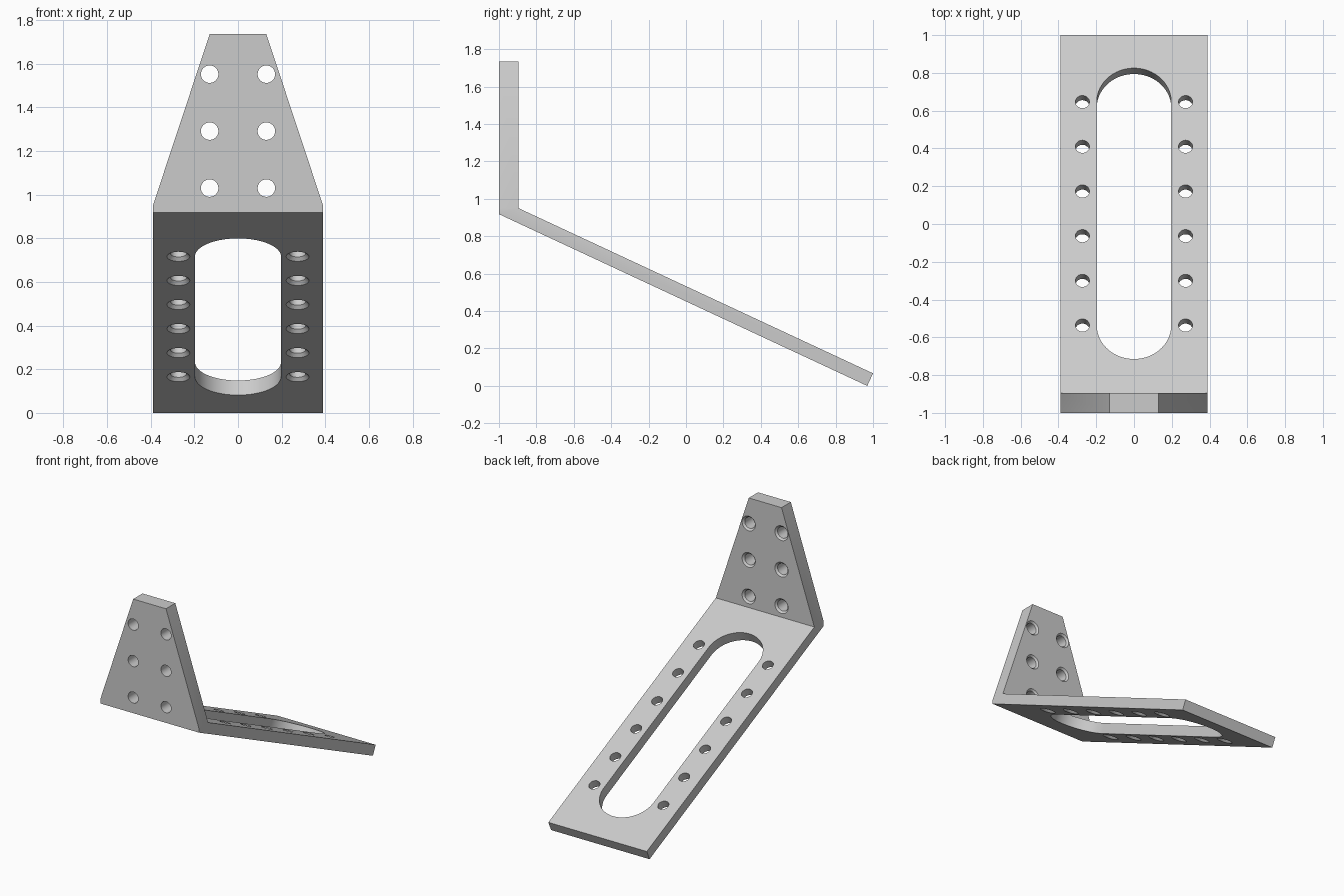
import bpy
import bmesh
import math
from mathutils import Matrix

cube = bpy.data.objects.get("Cube")
if cube:
    bpy.data.objects.remove(cube, do_unlink=True)

SLOPE = math.radians(25)
HALF_WIDTH, TOP_HALF = 0.39, 0.13
RAMP_THICK, WALL_THICK = 0.0735, 0.105
SPACING = 0.261

grey = bpy.data.materials.new("light_grey")
grey.use_nodes = True
colour = (0.6, 0.6, 0.6, 1)
grey.diffuse_color = colour
grey.node_tree.nodes["Principled BSDF"].inputs["Base Color"].default_value = colour


def make_object(name, bm):
    bmesh.ops.recalc_face_normals(bm, faces=bm.faces)
    mesh = bpy.data.meshes.new(name)
    bm.to_mesh(mesh)
    bm.free()
    mesh.materials.append(grey)
    obj = bpy.data.objects.new(name, mesh)
    bpy.context.collection.objects.link(obj)
    return obj


def add_cutter(bm, matrix, profile, stretch=0.0, sides=48):
    """Stack round (or slot-shaped) rings of (radius, height) into a solid."""
    rings = []
    for radius, height in profile:
        ring = []
        for i in range(sides):
            a = (i + 0.5) * math.tau / sides
            y = radius * math.sin(a) + math.copysign(stretch, math.sin(a))
            ring.append(bm.verts.new(matrix @ Matrix.Translation(
                (radius * math.cos(a), y, height)).translation))
        rings.append(ring)
    for low, high in zip(rings, rings[1:]):
        for i in range(sides):
            j = (i + 1) % sides
            bm.faces.new((low[i], low[j], high[j], high[i]))
    bm.faces.new(rings[0])
    bm.faces.new(rings[-1])


def countersunk(narrow, wide, thick):
    """Straight bore that opens into a 45 degree cone on the far side."""
    lip = 0.01
    return [(narrow, lip), (narrow, -thick + wide - narrow),
            (wide, -thick), (wide + lip, -thick - lip)]


# Bent bracket: sloping ramp plus a wall that tapers towards its top
outline = [(-1, 0.918), (0.969, 0), (1, 0.067), (-0.895, 0.95),
           (-0.895, 1.735), (-1, 1.735), (-1, 0.95)]
bm = bmesh.new()
sides = []
for sign in (-1, 1):
    side = [bm.verts.new((sign * (TOP_HALF if z > 1 else HALF_WIDTH), y, z))
            for y, z in outline]
    bm.faces.new([side[i] for i in (0, 1, 2, 3, 6)])
    bm.faces.new(side[3:])
    sides.append(side)
left, right = sides
for i in range(len(outline)):
    j = (i + 1) % len(outline)
    bm.faces.new((left[i], left[j], right[j], right[i]))
bracket = make_object("angled_bracket", bm)

# Ramp slot and two rows of countersunk holes
cut = bmesh.new()
ramp = Matrix.Translation((0, 0.055, 0.507)) @ Matrix.Rotation(-SLOPE, 4, 'X')
add_cutter(cut, ramp, [(0.197, 0.05), (0.197, -0.15)], stretch=2.5 * SPACING, sides=96)
for sign in (-1, 1):
    for k in range(6):
        place = Matrix.Translation((sign * 0.273, (k - 2.5) * SPACING, 0))
        add_cutter(cut, ramp @ place, countersunk(0.037, 0.0525, RAMP_THICK))

# Wall holes, countersunk on the back
    for k in range(3):
        wall = Matrix.Translation((sign * 0.13, -1, 1.03 + k * SPACING))
        add_cutter(cut, wall @ Matrix.Rotation(math.pi / 2, 4, 'X'),
                   countersunk(0.04, 0.0525, WALL_THICK))
cutter = make_object("hole_cutter", cut)
cutter.hide_render = True

# Cut the openings and drop the helper
mod = bracket.modifiers.new("openings", 'BOOLEAN')
mod.operation = 'DIFFERENCE'
mod.solver = 'EXACT'
mod.object = cutter
bpy.ops.object.select_all(action='DESELECT')
bracket.select_set(True)
bpy.context.view_layer.objects.active = bracket
bpy.ops.object.modifier_apply(modifier=mod.name)
bpy.data.objects.remove(cutter, do_unlink=True)
bpy.ops.object.shade_smooth_by_angle(angle=math.radians(20))
